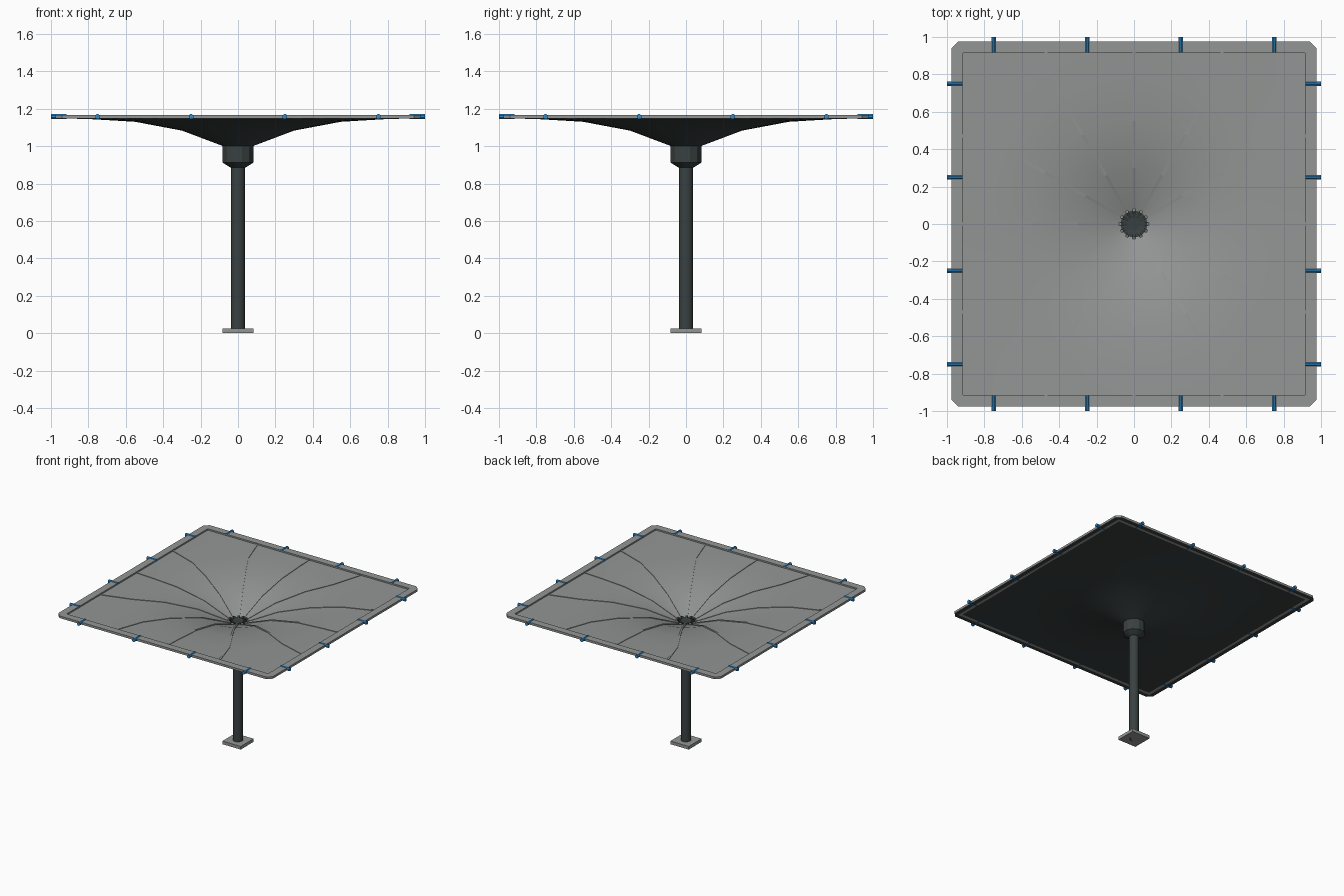
import bpy, bmesh, math
from mathutils import Vector

if "Cube" in bpy.data.objects:
    bpy.data.objects.remove(bpy.data.objects["Cube"])


def mat(name, col):
    m = bpy.data.materials.new(name)
    m.diffuse_color = (*col, 1)
    m.use_nodes = True
    m.node_tree.nodes["Principled BSDF"].inputs["Base Color"].default_value = m.diffuse_color
    return m


GREY = mat("grey_fabric", (0.29, 0.305, 0.295))
DARK = mat("dark_metal", (0.042, 0.052, 0.052))
BLUE = mat("blue_clip", (0.025, 0.26, 0.62))


def finish(bm, name, *mats, smooth=False):
    bmesh.ops.recalc_face_normals(bm, faces=bm.faces[:])
    me = bpy.data.meshes.new(name)
    bm.to_mesh(me)
    bm.free()
    for m in mats:
        me.materials.append(m)
    ob = bpy.data.objects.new(name, me)
    bpy.context.collection.objects.link(ob)
    if smooth:
        bpy.context.view_layer.objects.active = ob
        ob.select_set(True)
        bpy.ops.object.shade_smooth_by_angle(angle=math.radians(35))
        ob.select_set(False)
    return ob


def bridge(bm, a, b, mi=0):
    n = len(a)
    for i in range(n):
        f = bm.faces.new((a[i], a[(i + 1) % n], b[(i + 1) % n], b[i]))
        f.material_index = mi


def lathe(name, prof, n, m, smooth=False):
    bm = bmesh.new()
    rings = [[bm.verts.new((r * math.cos(2 * math.pi * (i + .5) / n),
                            r * math.sin(2 * math.pi * (i + .5) / n), z)) for i in range(n)]
             for r, z in prof]
    for a, b in zip(rings, rings[1:]):
        bridge(bm, a, b)
    bm.faces.new(rings[0])
    bm.faces.new(rings[-1])
    return finish(bm, name, m, smooth=smooth)


# Base plate, pole and hub
bm = bmesh.new()
bmesh.ops.create_cube(bm, size=1)
for v in bm.verts:
    v.co = Vector((v.co.x * .166, v.co.y * .166, (v.co.z + .5) * .026))
finish(bm, "base_plate", GREY)
lathe("pole", [(.038, 0), (.038, .9)], 12, DARK, True)
lathe("hub", [(.042, .885), (.085, .912), (.085, 1.003)], 12, DARK)

# Canopy: round funnel that blends into a square edge, grey above, dark below
PROF = [(.02, .978), (.08, 1.0), (.3, 1.083), (.55, 1.130), (.785, 1.144)]
EDGE, EDGE_Z, THICK, N = .955, 1.149, .006, 48
bm = bmesh.new()


def layer(dz, mi):
    rings = []
    for r, z in PROF + [(None, EDGE_Z)]:
        ring = []
        for i in range(N):
            a = 2 * math.pi * i / N
            c, s = math.cos(a), math.sin(a)
            k = r or EDGE / max(abs(c), abs(s))
            ring.append(bm.verts.new((k * c, k * s, z + dz)))
        rings.append(ring)
    for p, q in zip(rings, rings[1:]):
        bridge(bm, p, q, mi)
    bm.faces.new(rings[0]).material_index = mi
    return rings[-1]


bridge(bm, layer(0, 1), layer(THICK, 0))
finish(bm, "canopy", GREY, DARK, smooth=True)

# Twelve ribs on the upper side, dark where they meet at the centre
bm = bmesh.new()
for k in range(12):
    a = math.radians(30 * k)
    d = Vector((math.cos(a), math.sin(a), 0))
    pts = [d * r + Vector((0, 0, z)) for r, z in PROF]
    pts.insert(1, pts[0].lerp(pts[1], .8))
    big = max(abs(d.x), abs(d.y))
    end = Vector([math.copysign(.93 if abs(c) == big else .475, c) if abs(c) > .01 else 0 for c in d])
    pts.append(Vector((end.x, end.y, EDGE_Z)))
    secs = []
    for i, p in enumerate(pts):
        t = pts[min(i + 1, len(pts) - 1)] - pts[max(i - 1, 0)]
        side = Vector((-t.y, t.x, 0)).normalized() * .008
        lift = THICK + (.014 if i < 2 else .004)
        secs.append([bm.verts.new(p + side * s + Vector((0, 0, h)))
                     for s, h in ((-1, .002), (1, .002), (1, lift), (-1, lift))])
    for i, (p, q) in enumerate(zip(secs, secs[1:])):
        bridge(bm, p, q, 1 if i == 0 else 0)
    bm.faces.new(secs[0]).material_index = 1
    bm.faces.new(secs[-1])
finish(bm, "ribs", GREY, DARK)
lathe("centre_cap", [(.03, .97), (.03, 1.0)], 12, DARK)

# Square rim frame with chamfered outer corners
bm = bmesh.new()


def octo(h, c, z):
    out = []
    for sx, sy in ((1, 1), (-1, 1), (-1, -1), (1, -1)):
        p = [(sx * h, sy * (h - c), z), (sx * (h - c), sy * h, z)]
        out += p if sx * sy > 0 else p[::-1]
    return [bm.verts.new(p) for p in out]


loops = [octo(.975, .035, 1.148), octo(.975, .035, 1.166),
         octo(.916, .004, 1.166), octo(.916, .004, 1.148)]
for i in range(4):
    bridge(bm, loops[i], loops[(i + 1) % 4])
finish(bm, "rim", GREY)

# Dark lining under the rim
bm = bmesh.new()
bm.faces.new(octo(.972, .034, 1.147))
for r, s in ((0.9, 0),):
    inner = octo(.94, .004, 1.147)
bm.faces.remove(bm.faces[:][0])
bridge(bm, bm.verts[:][:8], inner)
finish(bm, "rim_lining", DARK)

# Blue clips, four along each side
bm = bmesh.new()
for side in range(4):
    a = math.radians(90 * side)
    u, w = Vector((math.cos(a), math.sin(a), 0)), Vector((-math.sin(a), math.cos(a), 0))
    for t in (-.75, -.25, .25, .75):
        ends = [[bm.verts.new(u * x + w * (t + .0135 * math.cos(q)) + Vector((0, 0, 1.158 + .0135 * math.sin(q))))
                 for q in [math.radians(22.5 + 45 * i) for i in range(8)]] for x in (.916, 1.0)]
        bridge(bm, *ends)
        bm.faces.new(ends[0])
        bm.faces.new(ends[1])
finish(bm, "edge_clips", BLUE)
